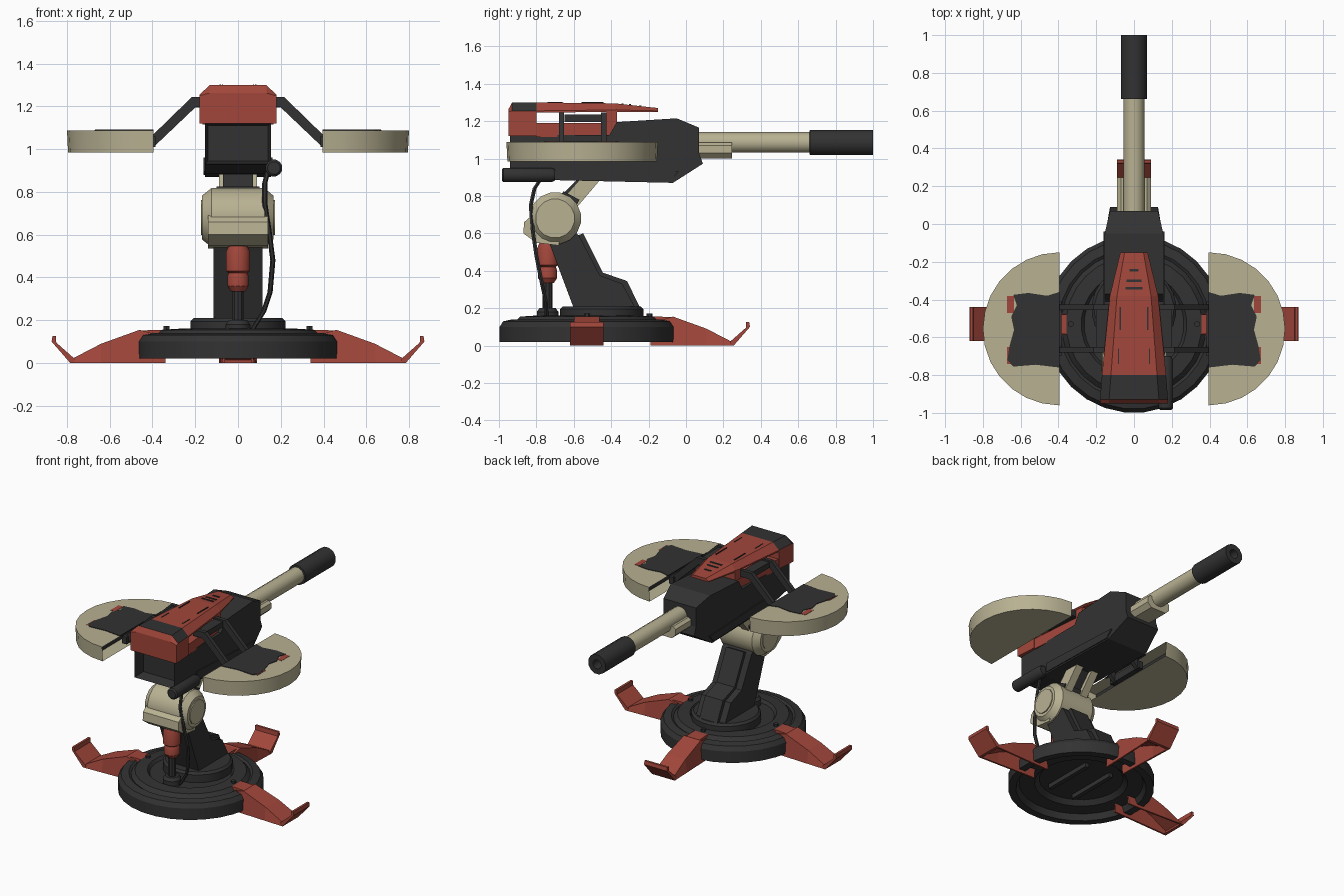
import bpy, bmesh, math
from mathutils import Vector

if "Cube" in bpy.data.objects:
    bpy.data.objects.remove(bpy.data.objects["Cube"])


def material(name, rgb):
    m = bpy.data.materials.new(name)
    m.diffuse_color = (*rgb, 1)
    m.use_nodes = True
    m.node_tree.nodes["Principled BSDF"].inputs["Base Color"].default_value = m.diffuse_color
    return m


DARK = material("charcoal metal", (0.032, 0.032, 0.033))
RED = material("rust red", (0.36, 0.062, 0.043))
BEIGE = material("sand beige", (0.48, 0.44, 0.29))


def loft(name, rings, mat, pocket=None, smooth=False):
    """Skin equal-length rings, cap both ends; pocket = (normal, margin, depth)."""
    bm = bmesh.new()
    rows = [[bm.verts.new(p) for p in r] for r in rings]
    n = len(rows[0])
    for a, b in zip(rows, rows[1:]):
        for i in range(n):
            j = (i + 1) % n
            bm.faces.new((a[i], a[j], b[j], b[i]))
    bm.faces.new(rows[0])
    bm.faces.new(rows[-1])
    bmesh.ops.recalc_face_normals(bm, faces=bm.faces)
    if pocket:
        d = Vector(pocket[0])
        fs = [f for f in bm.faces if f.normal.dot(d) > 0.99]
        bmesh.ops.inset_region(bm, faces=fs, thickness=pocket[1], depth=-pocket[2])
    me = bpy.data.meshes.new(name)
    bm.to_mesh(me)
    bm.free()
    me.materials.append(mat)
    ob = bpy.data.objects.new(name, me)
    bpy.context.collection.objects.link(ob)
    if smooth:
        bpy.ops.object.select_all(action='DESELECT')
        ob.select_set(True)
        bpy.context.view_layer.objects.active = ob
        bpy.ops.object.shade_smooth_by_angle(angle=math.radians(32))
    return ob


def place(axis, u, v, t):
    return {'x': (t, u, v), 'y': (u, t, v), 'z': (u, v, t)}[axis]


def prism(name, pts, lo, hi, axis, mat, **kw):
    return loft(name, [[place(axis, u, v, t) for u, v in pts] for t in (lo, hi)], mat, **kw)


def box(name, x, y, z, mat):
    pts = [(x[0], y[0]), (x[1], y[0]), (x[1], y[1]), (x[0], y[1])]
    return prism(name, pts, z[0], z[1], 'z', mat)


def lathe(name, prof, centre, axis, mat, n=16):
    """prof is a list of (radius, position along axis); centre is the other two coordinates."""
    rings = []
    for r, t in prof:
        ang = [2 * math.pi * (i + 0.5) / n for i in range(n)]
        rings.append([place(axis, centre[0] + r * math.cos(a), centre[1] + r * math.sin(a), t) for a in ang])
    return loft(name, rings, mat, smooth=True)


# Stepped base disc with hollow underside
CY = -0.53
lathe("base_disc", [(0.27, 0.09), (0.30, 0.06), (0.40, 0.06), (0.42, 0.02), (0.47, 0.02), (0.47, 0.10),
                    (0.45, 0.13), (0.40, 0.14), (0.385, 0.13), (0.36, 0.155), (0.28, 0.16),
                    (0.265, 0.14), (0.01, 0.14)], (0, CY), 'z', DARK, 28)
lathe("turntable", [(0.225, 0.13), (0.225, 0.195), (0.21, 0.21), (0.01, 0.21)], (0, -0.45), 'z', DARK, 24)
for s in (-1, 1):
    box("underside_bar", (s * 0.10 - 0.015, s * 0.10 + 0.015), (-0.72, -0.35), (0.06, 0.10), DARK)


# Three hollow feet, with bracket and bolt
def foot(angle):
    c, s = math.cos(angle), math.sin(angle)

    def turn(r, w, z):
        return (r * c - w * s, CY + r * s + w * c, z)
    rings = []
    t = 0.012
    for r, top, w in ((0.34, 0.12, 0.075), (0.46, 0.155, 0.078), (0.64, 0.09, 0.085), (0.775, 0.02, 0.09)):
        k = w * 0.85
        u = [(-w, 0), (-k, top), (k, top), (w, 0), (w - t, 0), (k - t, top - t), (t - k, top - t), (t - w, 0)]
        rings.append([turn(r, a, z) for a, z in u])
    loft("foot_leg", rings, RED)
    toe = [(0.765, 0.02), (0.85, 0.095), (0.852, 0.125), (0.868, 0.125), (0.872, 0.10), (0.785, 0), (0.765, 0)]
    loft("foot_toe", [[turn(r, w, z) for r, z in toe] for w in (-0.09, 0.09)], RED)
    brk = [(0.28, 0.13), (0.28, 0.155), (0.39, 0.155), (0.47, 0.15), (0.47, 0.10)]
    loft("foot_bracket", [[turn(r, w, z) for r, z in brk] for w in (-0.052, 0.052)], RED)
    p = turn(0.335, 0, 0)
    lathe("foot_bolt", [(0.016, 0.15), (0.016, 0.172)], (p[0], p[1]), 'z', DARK, 6)


for a in (0, math.pi / 2, math.pi):
    foot(a)

# Slanted lower arm
prism("lower_arm", [(-0.60, 0.20), (-0.27, 0.20), (-0.34, 0.33), (-0.46, 0.375), (-0.57, 0.585),
                    (-0.66, 0.68), (-0.76, 0.62), (-0.72, 0.52)], -0.115, 0.115, 'x', DARK)
prism("lower_arm_rib", [(-0.42, 0.20), (-0.245, 0.20), (-0.315, 0.345), (-0.445, 0.39), (-0.55, 0.60),
                        (-0.60, 0.58)], -0.07, 0.07, 'x', DARK)

# Elbow joint and its housing
lathe("elbow_joint", [(0.105, -0.168), (0.14, -0.125), (0.14, 0.125), (0.105, 0.165)], (-0.70, 0.68), 'x', BEIGE, 16)
for s in (-1, 1):
    lathe("elbow_cap", [(0.085, s * 0.15), (0.085, s * 0.172)], (-0.70, 0.68), 'x', BEIGE, 12)
prism("elbow_housing", [(-0.865, 0.66), (-0.87, 0.60), (-0.80, 0.55), (-0.68, 0.535), (-0.66, 0.68),
                        (-0.83, 0.69)], -0.14, 0.14, 'x', BEIGE)

# Upper arm: two beige bars with a dark core and collar
for s in (-1, 1):
    prism("upper_arm_bar", [(-0.68, 0.76), (-0.60, 0.72), (-0.43, 0.92), (-0.54, 0.92)],
          s * 0.035, s * 0.09, 'x', BEIGE)
prism("upper_arm_core", [(-0.69, 0.78), (-0.63, 0.73), (-0.47, 0.91), (-0.56, 0.91)], -0.07, 0.07, 'x', DARK)
prism("upper_arm_collar", [(-0.68, 0.79), (-0.655, 0.825), (-0.57, 0.78), (-0.59, 0.74)], -0.1, 0.1, 'x', DARK)

# Piston between base and elbow
P = (0, -0.74)
lathe("piston_socket", [(0.06, 0.13), (0.06, 0.18), (0.045, 0.2)], P, 'z', DARK, 12)
lathe("piston_rod", [(0.026, 0.15), (0.026, 0.36)], P, 'z', DARK, 10)
lathe("piston_sleeve", [(0.035, 0.335), (0.052, 0.36), (0.052, 0.405), (0.045, 0.42), (0.058, 0.43),
                        (0.058, 0.52), (0.04, 0.56)], P, 'z', RED, 12)

# Gun body with open rear
body = prism("gun_body", [(-0.94, 1.125), (-0.94, 0.93), (-0.72, 0.885), (-0.07, 0.87), (0.09, 0.972),
                          (0.07, 1.03), (0.07, 1.165), (-0.05, 1.215), (-0.37, 1.195), (-0.41, 1.125)],
             -0.155, 0.155, 'x', DARK, pocket=((0, -1, 0), 0.02, 0.08))
for v in body.data.vertices:
    if v.co.y > 0:
        v.co.x *= 0.82
for s in (-1, 1):
    prism("body_side_panel", [(-0.69, 0.96), (-0.69, 0.895), (-0.08, 0.88), (-0.04, 0.93)],
          s * 0.15, s * 0.161, 'x', DARK)

# Barrel, muzzle and the sleeve under the barrel
B = (0, 1.086)
lathe("barrel", [(0.057, 0.05), (0.057, 0.67)], B, 'y', BEIGE, 12)
lathe("muzzle", [(0.05, 0.66), (0.07, 0.662), (0.07, 1.0), (0.032, 1.0), (0.032, 0.9)], B, 'y', DARK, 12)
prism("barrel_sleeve", [(-0.09, 1.03), (-0.06, 1.0), (0.06, 1.0), (0.09, 1.03), (0.09, 1.07),
                        (0.07, 1.085), (-0.07, 1.085), (-0.09, 1.07)], 0.05, 0.245, 'y', BEIGE)

# Red top cover: tapered roof, rear wall, lower skirt, front post
roof = []
for y, wb, wt, zb, zm, zt in ((-0.95, 0.18, 0.135, 1.245, 1.25, 1.262), (-0.93, 0.18, 0.132, 1.245, 1.255, 1.30),
                              (-0.80, 0.17, 0.122, 1.245, 1.255, 1.30), (-0.38, 0.128, 0.09, 1.25, 1.26, 1.295),
                              (-0.15, 0.072, 0.05, 1.25, 1.255, 1.27)):
    roof.append([(-wb, y, zb), (-wb, y, zm), (-wt, y, zt), (wt, y, zt), (wb, y, zm), (wb, y, zb)])
cover = loft("cover_roof", roof, RED)
cover.data.materials.append(DARK)
for f in cover.data.polygons:  # dark rear band
    if -0.92 < f.center.y < -0.81 and f.normal.z > 0.3:
        f.material_index = 1


def tapered(name, secs, z, mat):
    loft(name, [[(-w, y, z[0]), (w, y, z[0]), (w, y, z[1]), (-w, y, z[1])] for y, w in secs], mat)


tapered("cover_rear_wall", [(-0.95, 0.18), (-0.80, 0.17)], (1.12, 1.25), RED)
tapered("cover_skirt", [(-0.80, 0.165), (-0.40, 0.13)], (1.115, 1.19), RED)
tapered("cover_front_post", [(-0.425, 0.13), (-0.37, 0.125)], (1.12, 1.262), RED)
for y, w in ((-0.245, 0.025), (-0.30, 0.04), (-0.34, 0.045)):
    z = 1.27 + (-0.15 - y) / 0.23 * 0.025
    box("roof_slot", (-w, w), (y - 0.006, y + 0.006), (z - 0.003, z + 0.004), DARK)
for s in (-1, 1):
    for y0, y1, x in ((-0.56, -0.44, 0.073), (-0.74, -0.66, 0.083)):
        box("roof_side_slot", (s * x - 0.003, s * x + 0.003), (y0, y1), (1.295, 1.302), DARK)

# Half-disc side shields on struts
for s in (-1, 1):
    rings = []
    for r, z in ((0.40, 0.985), (0.405, 1.088)):
        arc = [math.pi * (i / 14 - 0.5) for i in range(15)]
        rings.append([(s * (0.395 + r * math.cos(a)), -0.555 + r * math.sin(a), z) for a in arc])
    sh = loft("side_shield", rings, BEIGE, pocket=((-s, 0, 0), 0.018, 0.08), smooth=True)
    sh.data.materials.append(DARK)
    for f in sh.data.polygons:  # dark pocket floor
        if abs(f.center.x) > 0.46 and f.normal.x * s < -0.9 and abs(f.center.x) < 0.5:
            f.material_index = 1
    patch = [(0.395, -0.36), (0.46, -0.38), (0.56, -0.365), (0.64, -0.375), (0.62, -0.43), (0.65, -0.49),
             (0.635, -0.56), (0.66, -0.65), (0.67, -0.72), (0.64, -0.755), (0.52, -0.745), (0.395, -0.76)]
    prism("shield_patch", [(s * x, y) for x, y in patch], 1.086, 1.092, 'z', DARK)
    for y in (-0.425, -0.695):
        box("shield_clip", (s * 0.635, s * 0.672), (y - 0.045, y + 0.045), (1.086, 1.09), RED)
    strut = [(0.12, 1.245), (0.215, 1.245), (0.40, 1.065), (0.40, 1.005), (0.195, 1.20), (0.12, 1.20)]
    for y in (-0.665, -0.44):
        prism("shield_strut", [(s * x, z) for x, z in strut], y - 0.014, y + 0.014, 'y', DARK)
    box("strut_crossbar", (s * 0.13, s * 0.20), (-0.65, -0.455), (1.195, 1.235), DARK)
    box("shield_mount", (s * 0.385, s * 0.42), (-0.70, -0.41), (1.01, 1.06), DARK)

# Side canister and hanging cable
lathe("canister", [(0.03, -0.985), (0.04, -0.975), (0.04, -0.72), (0.03, -0.70)], (0.168, 0.912), 'y', DARK, 12)
path = [(0.14, -0.77, 0.90), (0.125, -0.81, 0.84), (0.125, -0.83, 0.75), (0.145, -0.82, 0.62),
        (0.163, -0.80, 0.48), (0.15, -0.77, 0.33), (0.12, -0.75, 0.24), (0.07, -0.745, 0.16)]
loft("cable", [[(x + 0.012 * math.cos(i * math.pi / 3), y + 0.012 * math.sin(i * math.pi / 3), z)
                for i in range(6)] for x, y, z in path], DARK)
